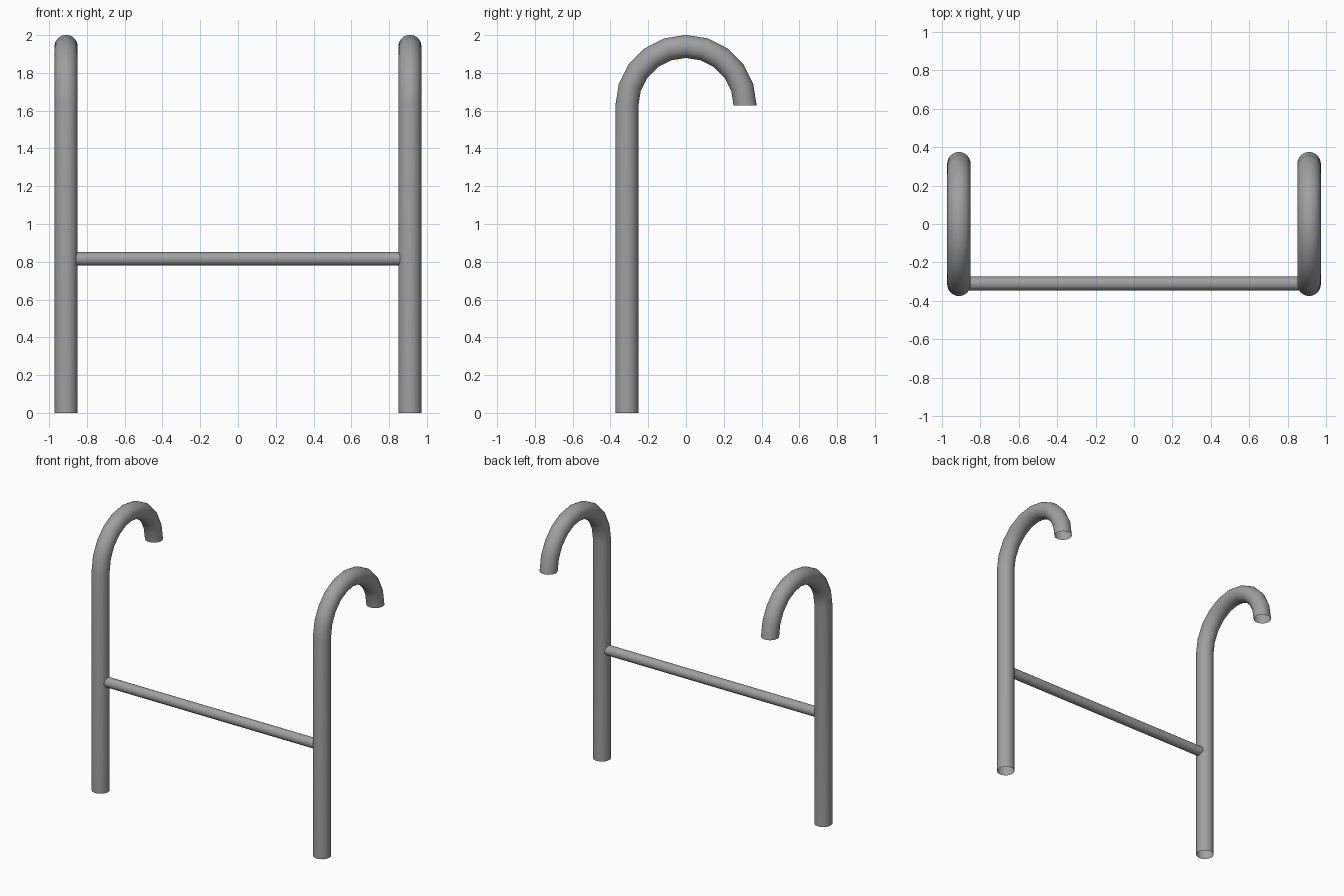
import bpy, bmesh, math
from mathutils import Vector

cube = bpy.data.objects.get("Cube")
if cube:
    bpy.data.objects.remove(cube, do_unlink=True)

SIDES = 32
POST_X, POST_Y, BEND_Z = 0.91, -0.313, 1.627
POST_R, BAR_R, BAR_Z = 0.061, 0.036, 0.815

steel = bpy.data.materials.new("grey_steel")
steel.use_nodes = True
grey = (0.35, 0.35, 0.35, 1)
steel.diffuse_color = grey
steel.node_tree.nodes["Principled BSDF"].inputs["Base Color"].default_value = grey


def tube(name, stations, radius):
    """Open pipe through stations of (centre, side axis, second axis)."""
    bm = bmesh.new()
    rings = []
    for centre, u, v in stations:
        ring = []
        for i in range(SIDES):
            a = math.tau * i / SIDES
            ring.append(bm.verts.new(centre + radius * (math.cos(a) * u + math.sin(a) * v)))
        rings.append(ring)
    for a, b in zip(rings, rings[1:]):
        for i in range(SIDES):
            j = (i + 1) % SIDES
            bm.faces.new((a[i], a[j], b[j], b[i]))
    mesh = bpy.data.meshes.new(name)
    bm.to_mesh(mesh)
    bm.free()
    mesh.materials.append(steel)
    obj = bpy.data.objects.new(name, mesh)
    bpy.context.collection.objects.link(obj)
    bpy.ops.object.select_all(action="DESELECT")
    obj.select_set(True)
    bpy.context.view_layer.objects.active = obj
    bpy.ops.object.shade_smooth_by_angle(angle=math.radians(30))
    return obj


X, Y, Z = Vector((1, 0, 0)), Vector((0, 1, 0)), Vector((0, 0, 1))

# Hooked posts: straight leg, then a half circle in ten steps
for side, name in ((1, "left_hooked_post"), (-1, "right_hooked_post")):
    stations = [(Vector((side * POST_X, POST_Y, 0)), X, Y)]
    for step in range(11):
        a = math.pi * step / 10
        inward = Vector((0, math.cos(a), -math.sin(a)))
        centre = Vector((side * POST_X, 0, BEND_Z)) + POST_Y * inward
        stations.append((centre, X, inward))
    tube(name, stations, POST_R)

# Crossbar running into both posts
ends = [(Vector((x, POST_Y + 0.003, BAR_Z)), Y, Z) for x in (-POST_X + 0.03, POST_X - 0.03)]
tube("crossbar", ends, BAR_R)
